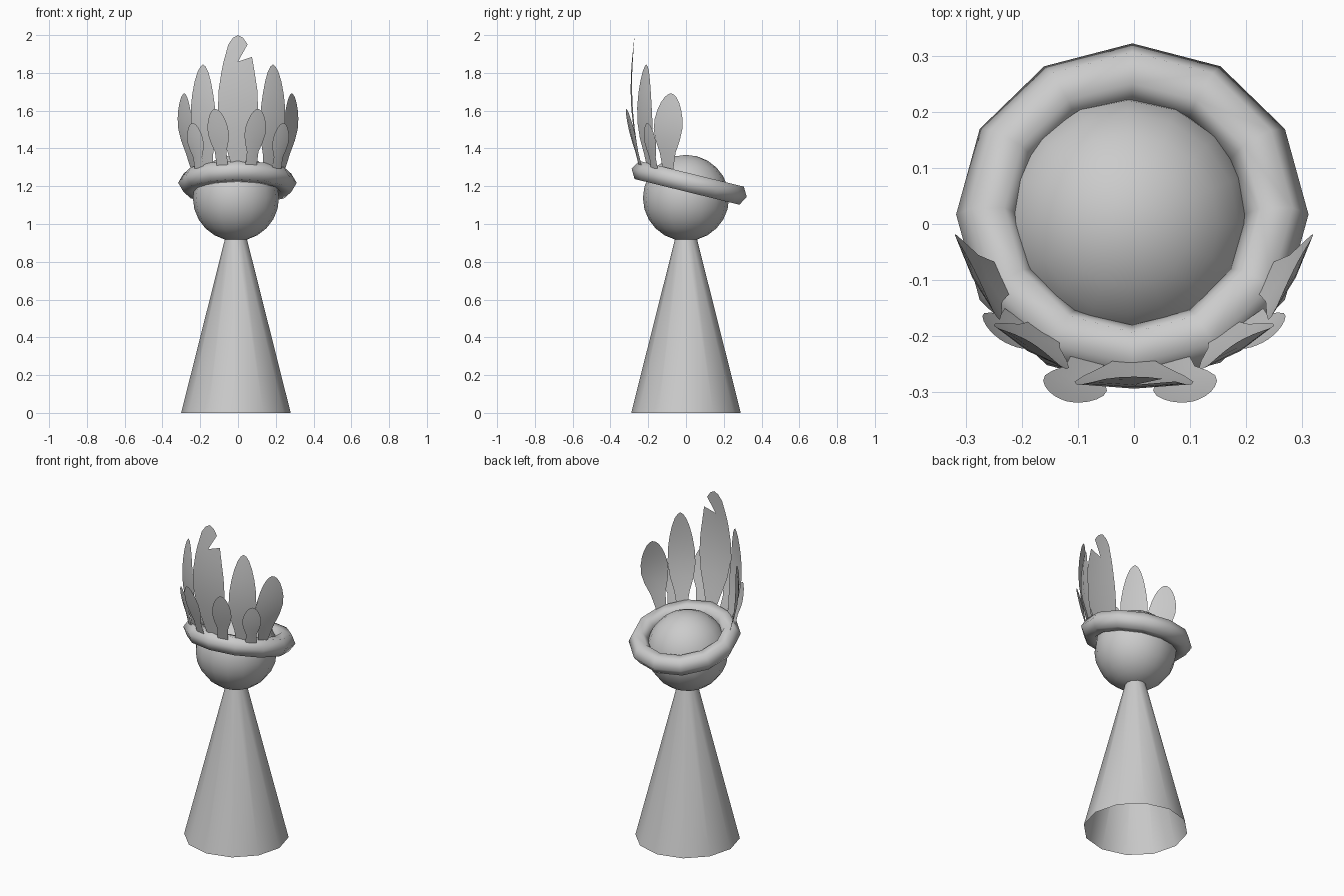
import bpy, bmesh
from math import radians, sin, cos, pi
from mathutils import Vector

if "Cube" in bpy.data.objects:
    bpy.data.objects.remove(bpy.data.objects["Cube"])

CX = -0.011  # body axis sits slightly off centre


def smooth(ob):
    for p in ob.data.polygons:
        p.use_smooth = True


# Conical body, open at the bottom
bpy.ops.mesh.primitive_cone_add(vertices=12, radius1=0.29, radius2=0.057, depth=0.925,
                                end_fill_type='NOTHING', location=(CX, 0, 0.4625))
body = bpy.context.object
body.name = "body"
smooth(body)

# Round head
bpy.ops.mesh.primitive_uv_sphere_add(segments=16, ring_count=12, radius=0.228,
                                     location=(CX, 0, 1.138))
head = bpy.context.object
head.name = "head"
smooth(head)

# Tilted headband ring
bpy.ops.mesh.primitive_torus_add(major_segments=12, minor_segments=6, major_radius=0.257,
                                 minor_radius=0.057, location=(-0.003, 0.017, 1.218),
                                 rotation=(radians(-13.8), 0, 0))
band = bpy.context.object
band.name = "headband"
smooth(band)

# Feather outline rows: height fraction, left width, right width, right-edge lift
LEAF = [(0, .3, .3, 0), (.13, .55, .55, 0), (.28, .85, .85, 0), (.43, 1, 1, 0),
        (.58, .97, .97, 0), (.72, .83, .83, 0), (.84, .64, .64, 0),
        (.93, .42, .42, 0), (.98, .2, .2, 0), (1, 0, 0, 0)]
NOTCHED = LEAF[:6] + [(.8, .72, .7, .035), (.8, .72, 0, 0)] + [
    (.93, .48, .48, 0), (.98, .25, .25, 0), (1, 0, 0, 0)]


def feather(name, base, tip, yaw, half, bow=0.0, power=1.0, rows=LEAF):
    base, tip, yaw = Vector(base), Vector(tip), radians(yaw)
    side = Vector((cos(yaw), sin(yaw), 0))
    out = Vector((sin(yaw), -cos(yaw), 0))

    def spine(t):
        return base.lerp(tip, t) + out * bow * sin(pi * t)

    bm = bmesh.new()
    prev = None
    for i, (t, l, r, lift) in enumerate(rows):
        if i == 0:
            l = r = 0.031 / half
        t = t ** power
        mid = spine(t) + out * 0.008 * sin(pi * t)
        left = spine(t) - side * half * l if l else mid
        right = spine(t + lift) + side * half * r if r else mid
        row = [bm.verts.new(p) for p in (left, mid, right)]
        if prev:
            for k in (0, 1):
                bm.faces.new((prev[k], prev[k + 1], row[k + 1], row[k]))
        prev = row
    bmesh.ops.remove_doubles(bm, verts=bm.verts[:], dist=1e-5)
    me = bpy.data.meshes.new(name)
    bm.to_mesh(me)
    bm.free()
    ob = bpy.data.objects.new(name, me)
    bpy.context.collection.objects.link(ob)
    smooth(ob)


# Tall middle feather with a torn notch
feather("middle_feather", (0, -.24, 1.30), (0, -.272, 2.0), 0, .106, .028, rows=NOTCHED)

# Mirrored feathers on both sides
for s, label in ((1, "right"), (-1, "left")):
    feather("tall_feather_" + label, (s * .16, -.19, 1.30), (s * .185, -.21, 1.845),
            s * 31, .077, .022)
    feather("side_feather_" + label, (s * .235, -.095, 1.29), (s * .285, -.08, 1.692),
            s * 63, .085, .018, .75)
    feather("short_front_feather_" + label, (s * .076 - .007, -.243, 1.31),
            (s * .113 - .007, -.316, 1.61), s * 14, .057, 0, .7)
    feather("short_side_feather_" + label, (s * .205, -.168, 1.295),
            (s * .24, -.205, 1.535), s * 35, .052, 0, .7)
